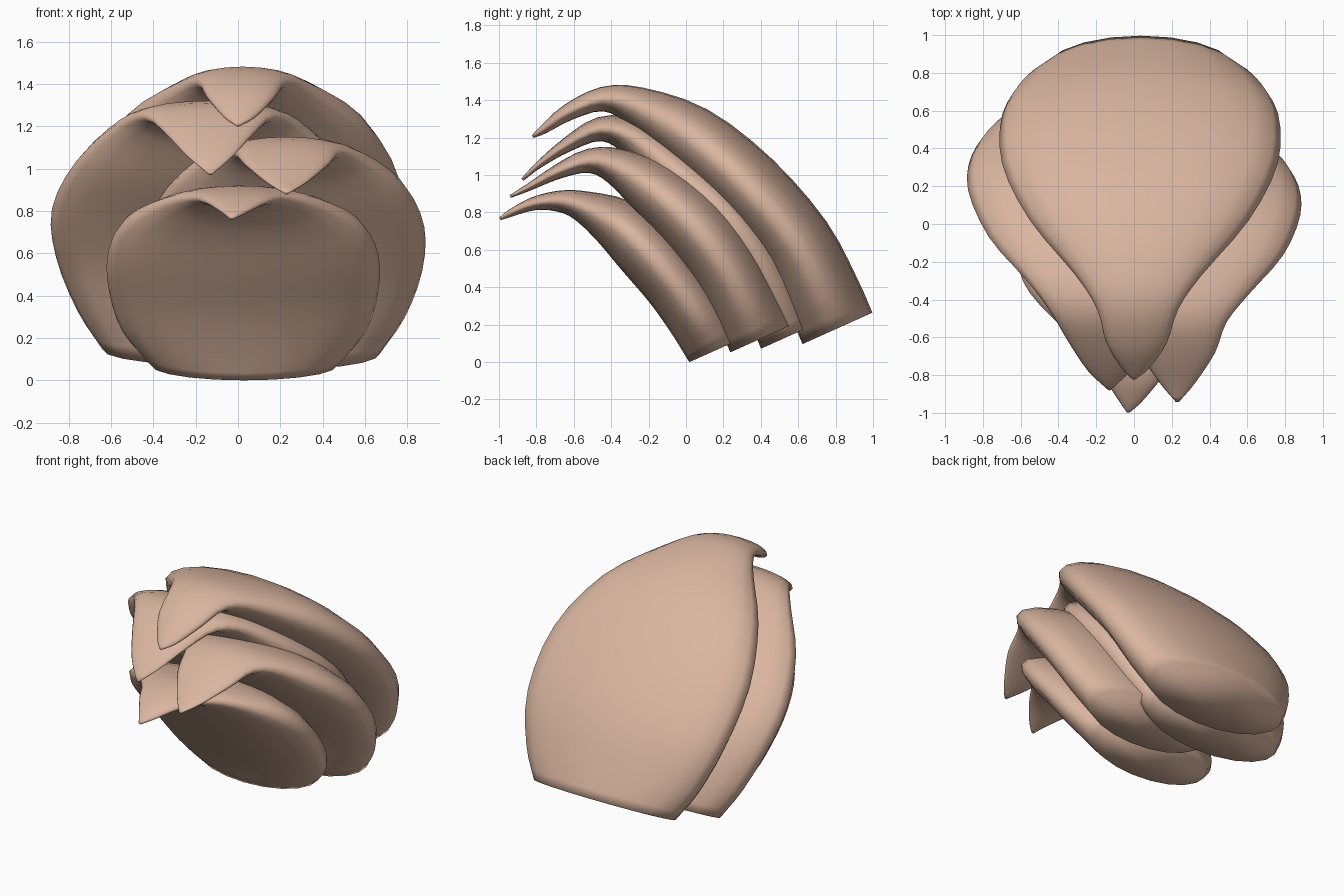
import bpy, bmesh, math
from mathutils import Vector

if "Cube" in bpy.data.objects:
    bpy.data.objects.remove(bpy.data.objects["Cube"])

SIDES, STEPS = 20, 3

skin = bpy.data.materials.new("warm_tan")
skin.diffuse_color = (0.70, 0.465, 0.35, 1)
skin.use_nodes = True
skin.node_tree.nodes["Principled BSDF"].inputs["Base Color"].default_value = skin.diffuse_color


def spline(values):
    """Catmull-Rom resampling of a list of vectors."""
    p = [values[0] * 2 - values[1]] + values + [values[-1] * 2 - values[-2]]
    out = []
    for i in range(1, len(p) - 2):
        a, b, c, d = p[i - 1:i + 3]
        for k in range(STEPS):
            t = k / STEPS
            out.append((b * 2 + (c - a) * t + (a * 2 - b * 5 + c * 4 - d) * t**2
                        + (b * 3 - a - c * 3 + d) * t**3) / 2)
    return out + [values[-1]]


def make_scale(name, x_body, x_tip, widths, spine):
    """Flattened tube swept along a spine of (y, z, half thickness)."""
    keys = [Vector((y, z, t, w)) for (y, z, t), w in zip(spine, widths)]
    pts = spline(keys)
    bm = bmesh.new()
    rings = []
    for i, p in enumerate(pts):
        d = pts[min(i + 1, len(pts) - 1)] - pts[max(i - 1, 0)]
        n = Vector((d.y, -d.x)).normalized()      # towards the outer back
        if i == 0:
            n = Vector((.912, .41))               # sloping root cut
        u = i / (len(pts) - 1)
        cx = x_body + (x_tip - x_body) * u * u
        ring = []
        for k in range(SIDES):
            a = 2 * math.pi * k / SIDES
            s = p.z * math.sin(a)
            ring.append(bm.verts.new((cx + p.w * math.cos(a), p.x + n.x * s, p.y + n.y * s)))
        rings.append(ring)
    for r, q in zip(rings, rings[1:]):
        for k in range(SIDES):
            j = (k + 1) % SIDES
            bm.faces.new((r[k], r[j], q[j], q[k]))
    # Closed root and tip
    bm.faces.new(rings[0])
    bm.faces.new(rings[-1])
    bmesh.ops.recalc_face_normals(bm, faces=bm.faces)
    for f in bm.faces:
        f.smooth = True
    mesh = bpy.data.meshes.new(name)
    bm.to_mesh(mesh)
    bm.free()
    mesh.materials.append(skin)
    bpy.context.collection.objects.link(bpy.data.objects.new(name, mesh))


# Overlapping curved scales, front to back
make_scale("front_scale", .03, -.03,
           [.44, .575, .635, .64, .57, .38, .235, .15, .06, .01], [
    (.175, .07, .172), (.075, .23, .17), (-.055, .415, .17), (-.205, .59, .17), (-.365, .735, .145),
    (-.56, .835, .083), (-.69, .86, .055), (-.82, .845, .035), (-.94, .795, .02), (-.995, .765, .008)])
make_scale("right_scale", .23, .23,
           [.44, .56, .64, .65, .56, .38, .26, .20, .095, .01], [
    (.40, .125, .178), (.32, .30, .182), (.205, .515, .185), (.045, .725, .185), (-.165, .915, .155),
    (-.37, 1.045, .10), (-.52, 1.075, .065), (-.68, 1.02, .04), (-.84, .935, .02), (-.94, .885, .008)])
make_scale("left_scale", -.14, -.13,
           [.50, .62, .72, .74, .63, .44, .31, .21, .11, .01], [
    (.565, .145, .18), (.49, .33, .18), (.365, .58, .18), (.18, .81, .175), (-.07, 1.03, .15),
    (-.29, 1.205, .10), (-.46, 1.245, .065), (-.63, 1.165, .04), (-.78, 1.06, .02), (-.875, .975, .008)])
make_scale("top_scale", .035, 0,
           [.51, .63, .73, .73, .58, .335, .215, .16, .075, .01], [
    (.81, .18, .205), (.73, .36, .205), (.585, .64, .20), (.32, .95, .195), (.02, 1.21, .17),
    (-.27, 1.37, .105), (-.45, 1.405, .065), (-.63, 1.335, .045), (-.76, 1.245, .025), (-.82, 1.205, .008)])
